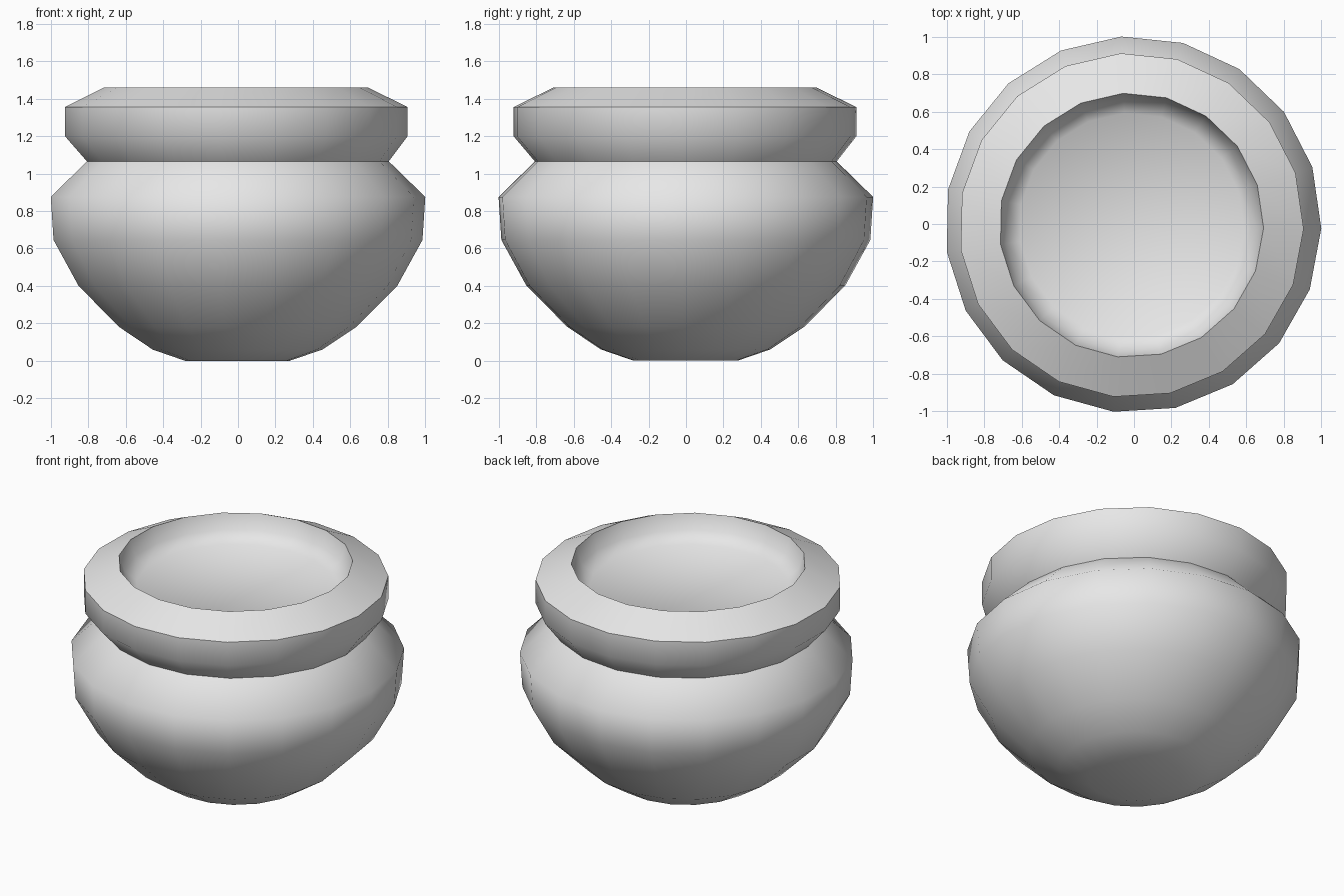
import bpy, bmesh, math

cube = bpy.data.objects.get("Cube")
if cube:
    bpy.data.objects.remove(cube)

SIDES = 19
PHASE = math.radians(-1.2)

# Flat stone grey for the whole pot
grey = bpy.data.materials.new("stone_grey")
grey.use_nodes = True
colour = (0.8, 0.8, 0.8, 1)
grey.diffuse_color = colour
grey.node_tree.nodes["Principled BSDF"].inputs["Base Color"].default_value = colour

# Profile from the base, up the belly, over the rim and into the basin: radius, height
belly = [(0.28, 0), (0.455, 0.06), (0.635, 0.18), (0.855, 0.4),
         (0.99, 0.645), (1.005, 0.875), (0.81, 1.065)]
rim = [(0.92, 1.2), (0.92, 1.355), (0.706, 1.46)]
basin = [(0.675, 1.36), (0.6, 1.3)]


def add_ring(bm, radius, height, shift):
    """One loop of the pot, leaning slightly off centre."""
    ring = []
    for i in range(SIDES):
        a = PHASE + math.tau * i / SIDES
        ring.append(bm.verts.new((radius * math.cos(a) - shift,
                                  radius * math.sin(a) - shift / 2, height)))
    return ring


bm = bmesh.new()
rings = [add_ring(bm, r, z, 0.005) for r, z in belly]
rings += [add_ring(bm, r, z, 0.014) for r, z in rim + basin]

# Walls between neighbouring loops
for low, high in zip(rings, rings[1:]):
    for i in range(SIDES):
        j = (i + 1) % SIDES
        bm.faces.new((low[i], low[j], high[j], high[i]))

# Base and basin floor
bm.faces.new(list(reversed(rings[0])))
bm.faces.new(rings[-1])
bm.normal_update()

mesh = bpy.data.meshes.new("pot")
bm.to_mesh(mesh)
bm.free()
mesh.materials.append(grey)
pot = bpy.data.objects.new("pot", mesh)
bpy.context.collection.objects.link(pot)

# Smooth belly with crisp neck and rim
bpy.ops.object.select_all(action='DESELECT')
pot.select_set(True)
bpy.context.view_layer.objects.active = pot
bpy.ops.object.shade_smooth_by_angle(angle=math.radians(56))
